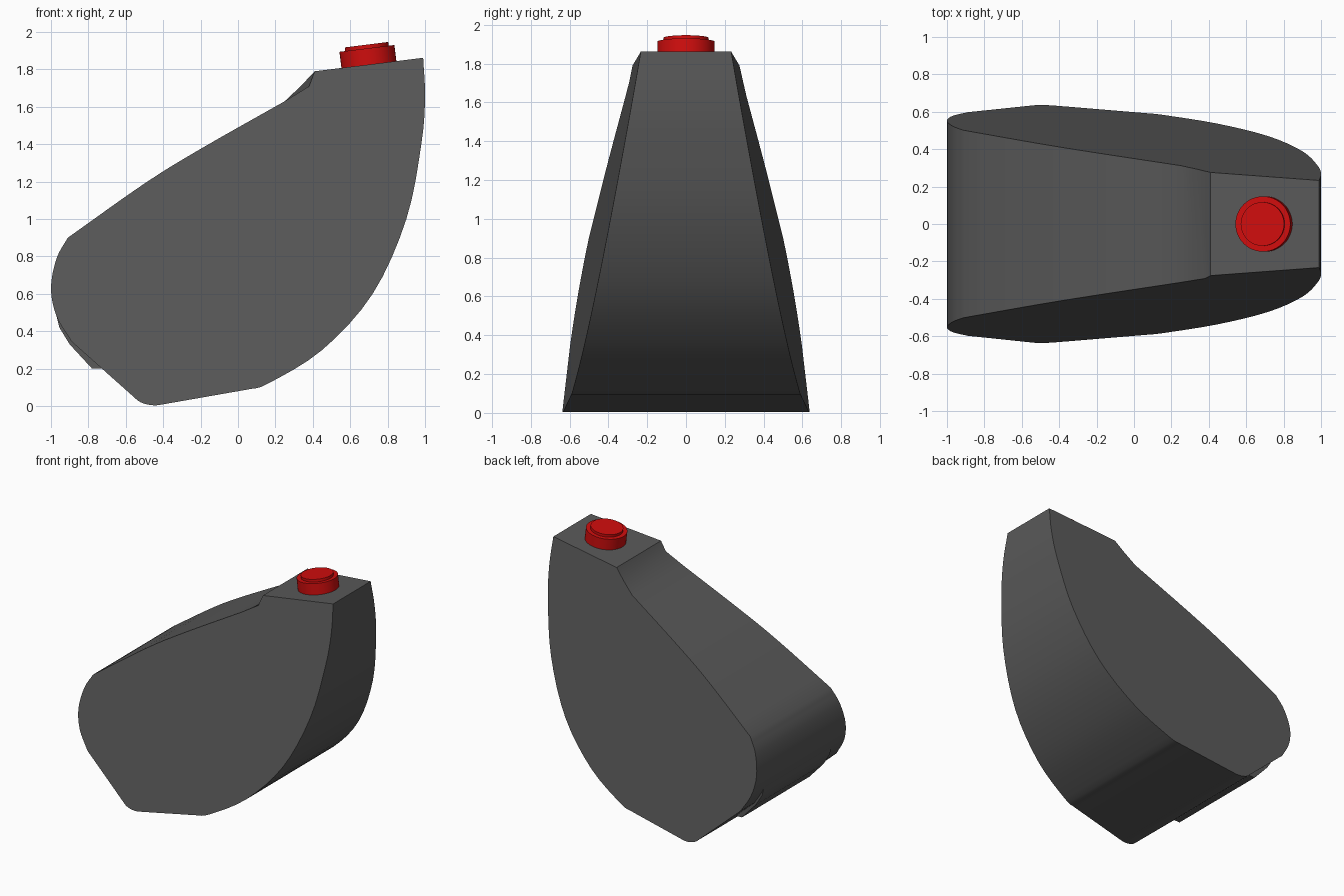
import bpy
import bmesh
import math
from mathutils import Matrix, Vector

cube = bpy.data.objects.get("Cube")
if cube:
    bpy.data.objects.remove(cube, do_unlink=True)


def make_material(name, color):
    mat = bpy.data.materials.new(name)
    mat.use_nodes = True
    mat.diffuse_color = color
    mat.node_tree.nodes["Principled BSDF"].inputs["Base Color"].default_value = color
    return mat


grey = make_material("dark grey", (0.1, 0.1, 0.1, 1))
red = make_material("red", (0.63, 0.004, 0.004, 1))


def finish(bm, name, mat, angle=30):
    bmesh.ops.recalc_face_normals(bm, faces=bm.faces)
    mesh = bpy.data.meshes.new(name)
    bm.to_mesh(mesh)
    bm.free()
    mesh.materials.append(mat)
    obj = bpy.data.objects.new(name, mesh)
    bpy.context.collection.objects.link(obj)
    bpy.ops.object.select_all(action='DESELECT')
    obj.select_set(True)
    bpy.context.view_layer.objects.active = obj
    bpy.ops.object.shade_smooth_by_angle(angle=math.radians(angle))
    return obj


def smooth_run(points, steps=4):
    """Catmull-Rom curve through the points, with free ends."""
    p = [Vector(q) for q in points]
    p = [2 * p[0] - p[1]] + p + [2 * p[-1] - p[-2]]
    out = []
    for a, b, c, d in zip(p, p[1:], p[2:], p[3:]):
        for i in range(steps):
            t = i / steps
            out.append(0.5 * (2 * b + (c - a) * t + (2 * a - 5 * b + 4 * c - d) * t * t
                              + (3 * b - a - 3 * c + d) * t ** 3))
    return out + [p[-2]]


def half_width(x, z):
    # The side walls are flat planes leaning inward
    return 0.612 - 0.052 * x - 0.176 * z


# Side outline of the body: nose, lower corner, rounded back, then sloping top
nose = smooth_run([(-0.91, 0.9), (-0.97, 0.79), (-1, 0.63), (-0.97, 0.48), (-0.89, 0.345)])
corner = smooth_run([(-0.57, 0.06), (-0.52, 0.02), (-0.45, 0.004), (-0.38, 0.013)])
back = smooth_run([(0.06, 0.09), (0.16, 0.12), (0.45, 0.3), (0.72, 0.6),
                   (0.9, 1.0), (0.98, 1.4), (1, 1.65), (0.99, 1.862)])
notch = [Vector((0.41, 1.79)), Vector((0.38, 1.71))]
slope = smooth_run([(0.25, 1.63), (-0.2, 1.375), (-0.5, 1.19), (-0.91, 0.9)])[:-1]
outline = nose + corner + back + notch + slope

bm = bmesh.new()
rows = []
for side in (-1, 1):
    row = []
    for p in outline:
        # The step below the button is softer on the rear side
        x = 0.335 if side > 0 and p == notch[1] else p.x
        row.append(bm.verts.new((x, side * half_width(x, p.y), p.y)))
    bm.faces.new(row)
    rows.append(row)
front, rear = rows
for i in range(len(outline)):
    j = (i + 1) % len(outline)
    bm.faces.new((front[i], front[j], rear[j], rear[i]))
finish(bm, "body", grey)

# Raised pad under the nose
bm = bmesh.new()
pad = [(-0.97, 0.48), (-0.955, 0.42), (-0.90, 0.33), (-0.78, 0.2), (-0.72, 0.2), (-0.86, 0.36)]
faces = [bm.faces.new([bm.verts.new((x, -0.42, z)) for x, z in pad])]
extruded = bmesh.ops.extrude_face_region(bm, geom=faces)["geom"]
bmesh.ops.translate(bm, vec=(0, 0.84, 0),
                    verts=[g for g in extruded if isinstance(g, bmesh.types.BMVert)])
finish(bm, "nose_pad", grey)

# Round button on the tilted top: wide collar with a smaller raised cap
tilt = Matrix.Translation((0.7, 0, 1.825)) @ Matrix.Rotation(-math.atan(0.124), 4, 'Y')
for name, radius, low, high in (("button_collar", 0.148, -0.02, 0.088),
                                ("button_cap", 0.117, 0.05, 0.108)):
    bm = bmesh.new()
    place = tilt @ Matrix.Translation((0, 0, (low + high) / 2))
    bmesh.ops.create_cone(bm, cap_ends=True, segments=48, radius1=radius, radius2=radius,
                          depth=high - low, matrix=place)
    finish(bm, name, red)
